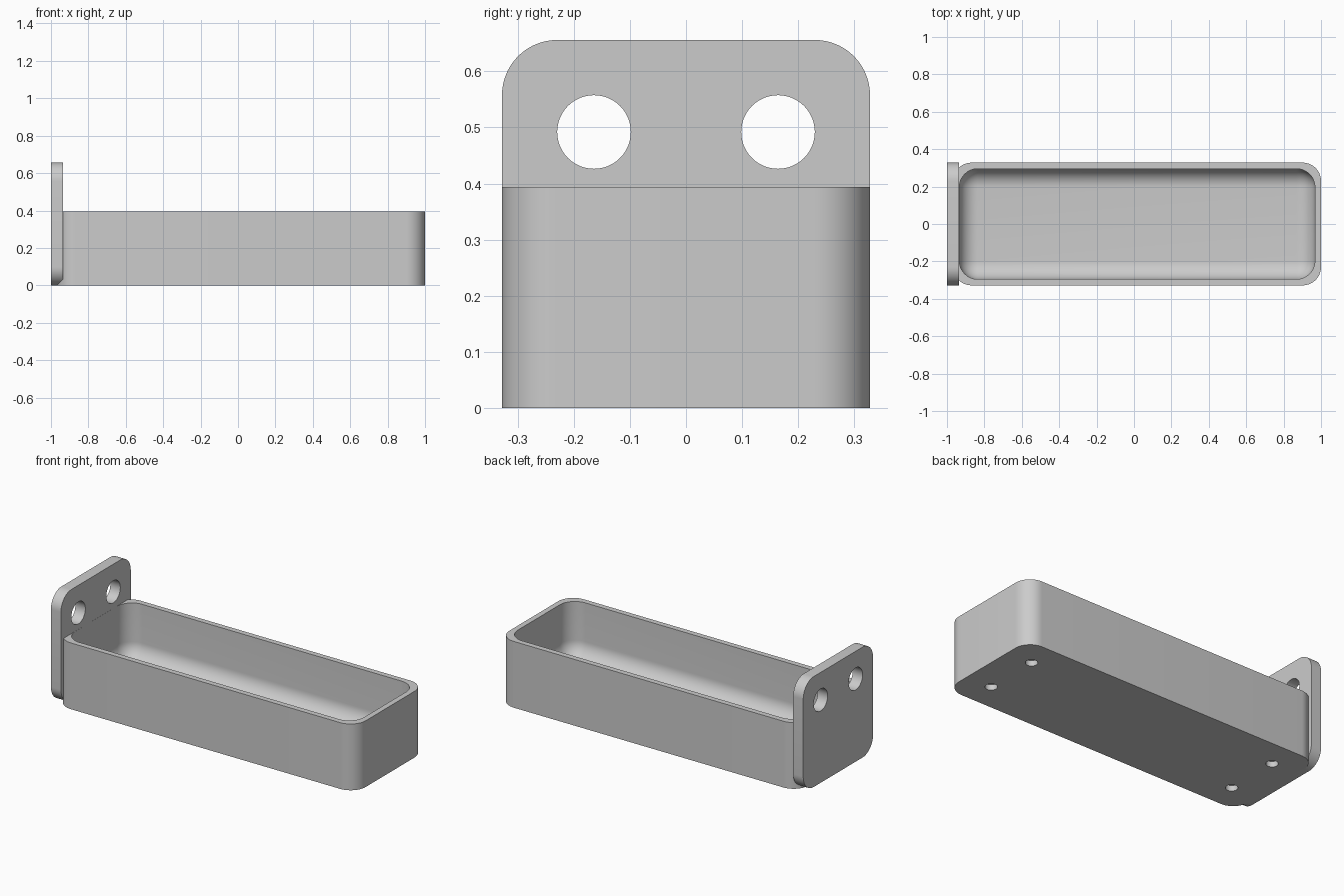
import bpy, bmesh, math
from mathutils import Matrix

cube = bpy.data.objects.get("Cube")
if cube:
    bpy.data.objects.remove(cube, do_unlink=True)

UNIT = 0.0328                 # basic wall thickness
HALF_Y = 10 * UNIT
RADIUS = 3 * UNIT
RIM = 12 * UNIT
TRAY_BACK = -1 + UNIT

grey = bpy.data.materials.new("light_grey")
grey.use_nodes = True
colour = (0.6, 0.6, 0.6, 1)
grey.diffuse_color = colour
grey.node_tree.nodes["Principled BSDF"].inputs["Base Color"].default_value = colour


def make_object(name, bm):
    bmesh.ops.recalc_face_normals(bm, faces=bm.faces)
    mesh = bpy.data.meshes.new(name)
    bm.to_mesh(mesh)
    bm.free()
    mesh.materials.append(grey)
    obj = bpy.data.objects.new(name, mesh)
    bpy.context.collection.objects.link(obj)
    return obj


def rounded_box(name, low, high, rule):
    """Box between two corners, with the edges picked by rule rounded."""
    bm = bmesh.new()
    bmesh.ops.create_cube(bm, size=1)
    for v in bm.verts:
        v.co = [h if c > 0 else l for c, l, h in zip(v.co, low, high)]
    edges = [e for e in bm.edges if rule(e.verts[0].co, e.verts[1].co)]
    bmesh.ops.bevel(bm, geom=edges, offset=RADIUS, offset_type='OFFSET',
                    segments=14, profile=0.5, affect='EDGES')
    return make_object(name, bm)


def cylinder(name, radius, depth, place, axis='Z'):
    bm = bmesh.new()
    turn = Matrix.Rotation(math.pi / 2, 4, 'Y') if axis == 'X' else Matrix()
    bmesh.ops.create_cone(bm, cap_ends=True, segments=48, radius1=radius,
                          radius2=radius, depth=depth,
                          matrix=Matrix.Translation(place) @ turn)
    return make_object(name, bm)


def combine(target, tool, operation):
    mod = target.modifiers.new(operation.lower(), 'BOOLEAN')
    mod.operation, mod.solver, mod.object = operation, 'EXACT', tool
    bpy.context.view_layer.objects.active = target
    bpy.ops.object.modifier_apply(modifier=mod.name)
    bpy.data.objects.remove(tool, do_unlink=True)


def upright(a, b):
    return abs(a.z - b.z) > 0.01


# Tray body, rounded in plan
tray = rounded_box("tray_with_mounting_plate", (TRAY_BACK, -HALF_Y, 0),
                   (1, HALF_Y, RIM), upright)

# Mounting plate across the end, rounded at its four corners
plate = rounded_box("mounting_plate", (-1, -HALF_Y, 0),
                    (-1 + 2 * UNIT, HALF_Y, 2 * HALF_Y),
                    lambda a, b: abs(a.x - b.x) > 0.01)
combine(tray, plate, 'UNION')

# Hollow with filleted floor and corners
hollow = rounded_box("hollow", (TRAY_BACK + UNIT + 0.0005, UNIT - HALF_Y, 2 * UNIT),
                     (1 - UNIT, HALF_Y - UNIT, RIM + 0.2),
                     lambda a, b: upright(a, b) or max(a.z, b.z) < RIM)
combine(tray, hollow, 'DIFFERENCE')

# Screw holes in the plate and shallow sockets under the floor
for y in (-5 * UNIT, 5 * UNIT):
    combine(tray, cylinder("screw_hole", 2 * UNIT, 0.3, (-1, y, 15 * UNIT), 'X'),
            'DIFFERENCE')
    for x in (TRAY_BACK + 5 * UNIT, 1 - 5 * UNIT):
        combine(tray, cylinder("socket", UNIT, 2 * UNIT, (x, y, 0)), 'DIFFERENCE')

# Smooth the rounded faces, keep the edges sharp
bpy.ops.object.select_all(action='DESELECT')
tray.select_set(True)
bpy.context.view_layer.objects.active = tray
bpy.ops.object.shade_smooth_by_angle(angle=math.radians(30))
